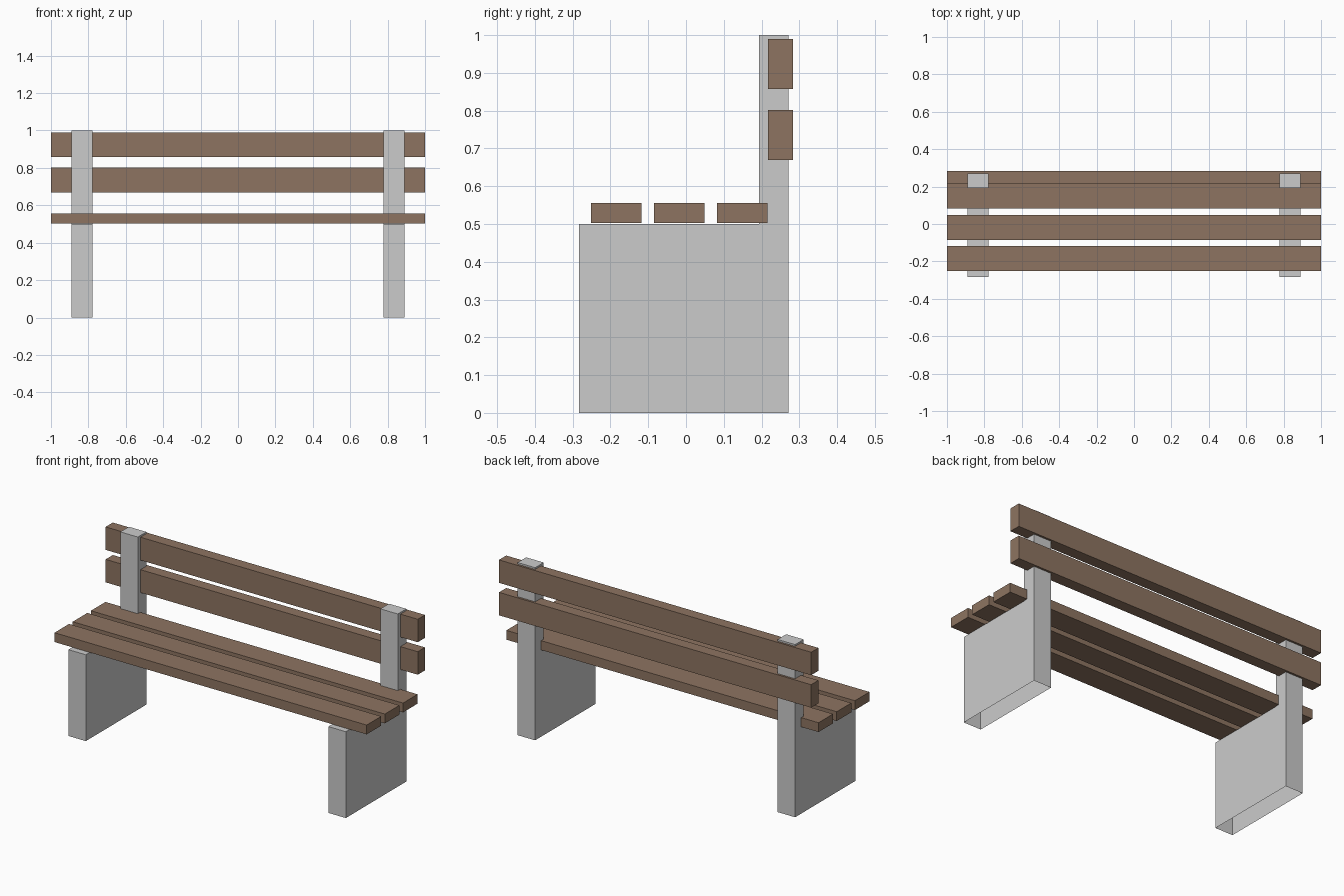
import bpy, bmesh

if "Cube" in bpy.data.objects:
    bpy.data.objects.remove(bpy.data.objects["Cube"])

wood = bpy.data.materials.new("wood")
wood.diffuse_color = (0.27, 0.175, 0.12, 1)
wood.use_nodes = True
wood.node_tree.nodes["Principled BSDF"].inputs["Base Color"].default_value = wood.diffuse_color


def finish(name, bm, mat=None):
    bmesh.ops.recalc_face_normals(bm, faces=bm.faces)
    mesh = bpy.data.meshes.new(name)
    bm.to_mesh(mesh)
    bm.free()
    if mat:
        mesh.materials.append(mat)
    ob = bpy.data.objects.new(name, mesh)
    bpy.context.collection.objects.link(ob)
    return ob


def plank(name, y0, y1, z0, z1):
    """Full-width wooden board."""
    bm = bmesh.new()
    bmesh.ops.create_cube(bm, size=1)
    bmesh.ops.scale(bm, vec=(2, y1 - y0, z1 - z0), verts=bm.verts)
    bmesh.ops.translate(bm, vec=(0, (y0 + y1) / 2, (z0 + z1) / 2), verts=bm.verts)
    return finish(name, bm, wood)


def support(name, x0, x1):
    """L-shaped concrete side, open underneath."""
    profile = [(-0.283, 0), (0.271, 0), (0.271, 1.0),
               (0.193, 1.0), (0.193, 0.5), (-0.283, 0.5)]
    bm = bmesh.new()
    face = bm.faces.new([bm.verts.new((x0, y, z)) for y, z in profile])
    ext = bmesh.ops.extrude_face_region(bm, geom=[face], use_keep_orig=True)
    moved = [g for g in ext["geom"] if isinstance(g, bmesh.types.BMVert)]
    bmesh.ops.translate(bm, vec=(x1 - x0, 0, 0), verts=moved)
    bmesh.ops.recalc_face_normals(bm, faces=bm.faces)
    under = [f for f in bm.faces if all(v.co.z < 1e-5 for v in f.verts)]
    bmesh.ops.delete(bm, geom=under, context='FACES_ONLY')
    return finish(name, bm)


# Side supports
support("left_support", -0.889, -0.777)
support("right_support", 0.777, 0.889)

# Seat boards
for i in range(3):
    y = -0.251 + i * 0.1667
    plank(f"seat_board_{i + 1}", y, y + 0.133, 0.502, 0.556)

# Backrest boards
for i, z in enumerate((0.669, 0.857)):
    plank(f"back_board_{i + 1}", 0.217, 0.283, z, z + 0.133)
